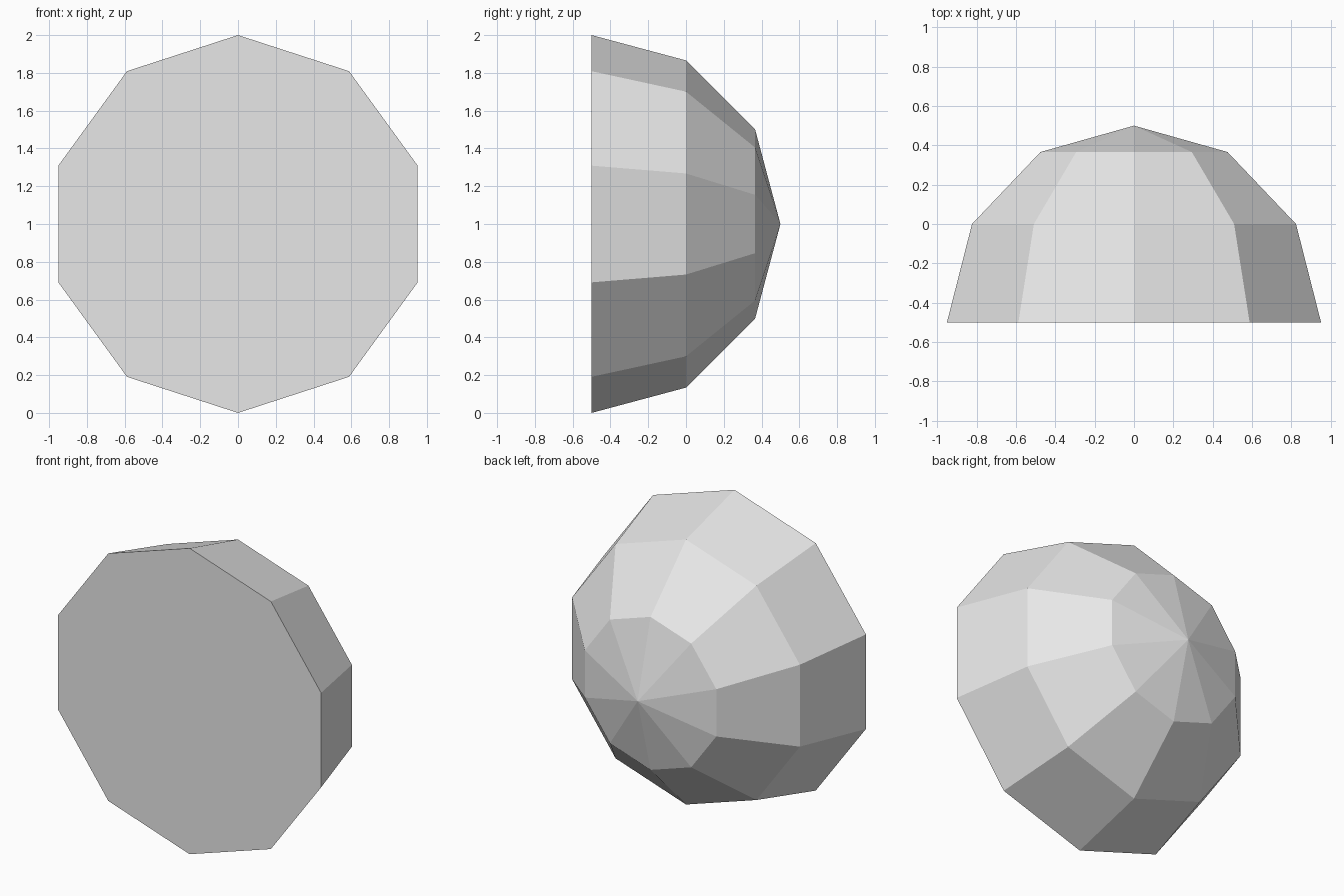
import bpy
import bmesh
from math import sin, cos, radians, tau

# Remove the default cube
cube = bpy.data.objects.get("Cube")
if cube:
    bpy.data.objects.remove(cube, do_unlink=True)

SIDES = 10
RADIUS = 1.0
BASE_Y = -0.5

# Plain grey material
grey = bpy.data.materials.new("light grey")
grey.use_nodes = True
color = (0.8, 0.8, 0.8, 1.0)
grey.diffuse_color = color
grey.node_tree.nodes["Principled BSDF"].inputs["Base Color"].default_value = color

bm = bmesh.new()


def ring(latitude):
    """Ring of vertices around the y axis, starting at the top."""
    a = radians(latitude)
    r, y = RADIUS * cos(a), BASE_Y + RADIUS * sin(a)
    return [bm.verts.new((r * sin(tau * i / SIDES), y, RADIUS + r * cos(tau * i / SIDES)))
            for i in range(SIDES)]


# Dome bands, from the flat front rim to the back
rings = [ring(lat) for lat in (0, 30, 60)]
for near, far in zip(rings, rings[1:]):
    for i in range(SIDES):
        j = (i + 1) % SIDES
        bm.faces.new((near[i], near[j], far[j], far[i]))

# Back tip fan and flat front disc
tip = bm.verts.new((0, BASE_Y + RADIUS, RADIUS))
for i in range(SIDES):
    bm.faces.new((rings[-1][i], rings[-1][(i + 1) % SIDES], tip))
bm.faces.new(rings[0])
bmesh.ops.recalc_face_normals(bm, faces=bm.faces)

# Finished half sphere, flat shaded
mesh = bpy.data.meshes.new("half_sphere")
bm.to_mesh(mesh)
bm.free()
mesh.materials.append(grey)
dome = bpy.data.objects.new("half_sphere", mesh)
bpy.context.collection.objects.link(dome)
